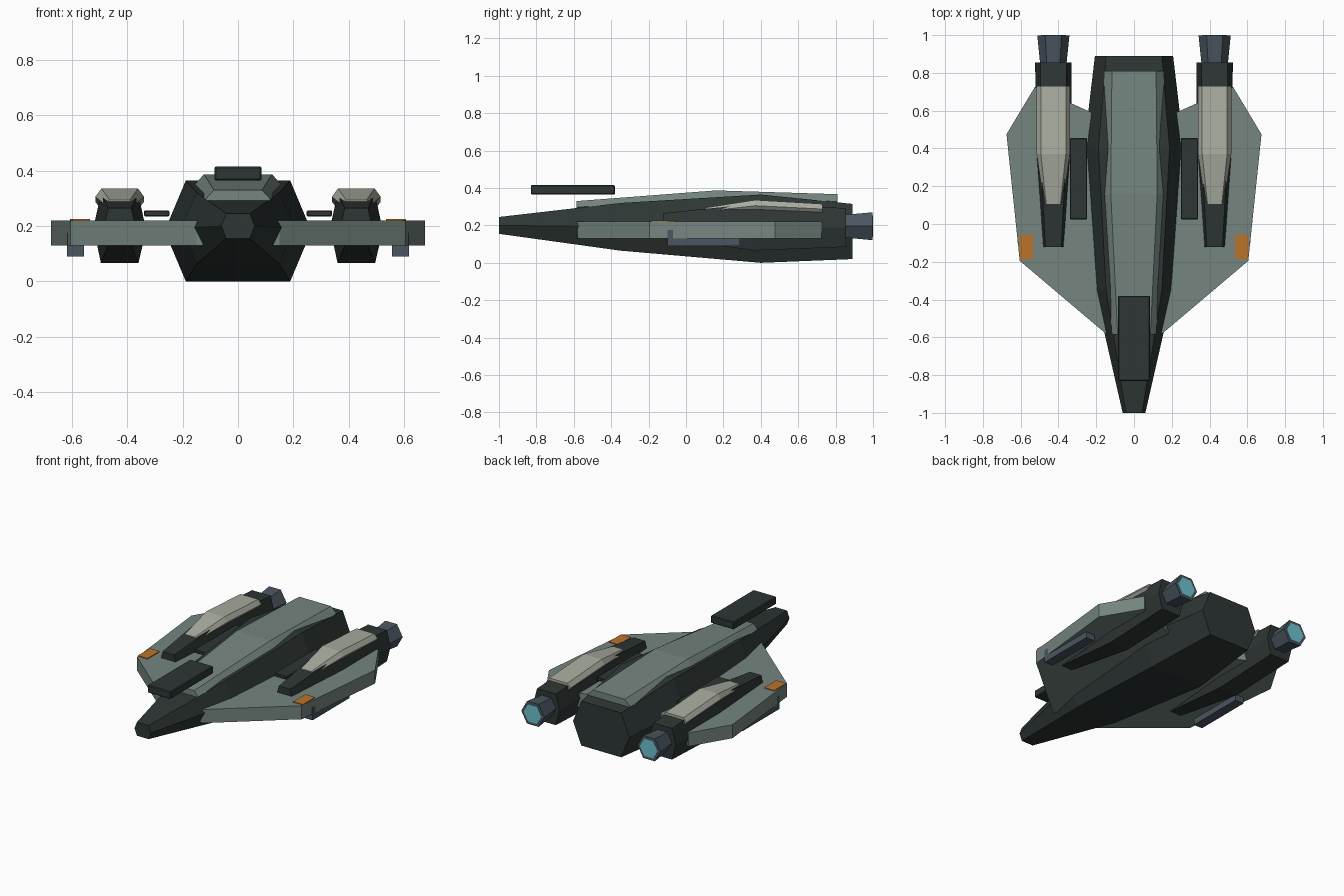
import bpy, bmesh

if "Cube" in bpy.data.objects:
    bpy.data.objects.remove(bpy.data.objects["Cube"])


def mat(name, rgb):
    m = bpy.data.materials.new(name)
    m.diffuse_color = (*rgb, 1)
    m.use_nodes = True
    m.node_tree.nodes["Principled BSDF"].inputs["Base Color"].default_value = m.diffuse_color
    return m


dark = mat("dark hull", (0.027, 0.037, 0.035))
green = mat("grey green panel", (0.178, 0.235, 0.212))
cream = mat("pale panel", (0.40, 0.42, 0.35))
orange = mat("orange marker", (0.50, 0.17, 0.022))
slate = mat("slate metal", (0.069, 0.090, 0.118))
cyan = mat("cyan glow", (0.156, 0.54, 0.62))


def finish(name, bm, material):
    bmesh.ops.recalc_face_normals(bm, faces=bm.faces)
    me = bpy.data.meshes.new(name)
    bm.to_mesh(me)
    bm.free()
    me.materials.append(material)
    ob = bpy.data.objects.new(name, me)
    bpy.context.collection.objects.link(ob)
    return ob


def loft(name, cx, sections, flat, material):
    """Six-sided hull along y; sections are (y, half width, z low, z high)."""
    bm = bmesh.new()
    rings = []
    for y, w, z0, z1 in sections:
        zm = (z0 + z1) / 2
        pts = [(w, zm), (w * flat, z1), (-w * flat, z1),
               (-w, zm), (-w * flat, z0), (w * flat, z0)]
        rings.append([bm.verts.new((cx + x, y, z)) for x, z in pts])
    for a, b in zip(rings, rings[1:]):
        for i in range(6):
            j = (i + 1) % 6
            bm.faces.new((a[i], a[j], b[j], b[i]))
    bm.faces.new(rings[0])
    bm.faces.new(rings[-1])
    return finish(name, bm, material)


def box(name, x, y, z, material, bevel=0):
    """Box from (low, high) ranges."""
    bm = bmesh.new()
    bmesh.ops.create_cube(bm, size=1)
    for v in bm.verts:
        v.co = [(r[0] + r[1]) / 2 + c * (r[1] - r[0]) for r, c in zip((x, y, z), v.co)]
    if bevel:
        bmesh.ops.bevel(bm, geom=bm.edges[:], offset=bevel, segments=1, affect='EDGES')
    return finish(name, bm, material)


def plate(name, outline, z0, z1, material):
    bm = bmesh.new()
    f = bm.faces.new([bm.verts.new((x, y, z0)) for x, y in outline])
    ext = bmesh.ops.extrude_face_region(bm, geom=[f])
    for v in ext["geom"]:
        if isinstance(v, bmesh.types.BMVert):
            v.co.z = z1
    return finish(name, bm, material)


# Central body, raised spine and floating front block
loft("fuselage", 0, [(-1, .06, .155, .245), (-.35, .208, .065, .32),
                     (.4, .265, 0, .365), (.89, .207, .02, .315)], .71, dark)
loft("spine_panel", 0, [(-.585, .117, .265, .33), (.16, .166, .29, .387),
                        (.81, .158, .29, .367)], .74, green)
box("front_block", (-.085, .085), (-.83, -.38), (.365, .415), dark, .005)

wing = [(.10, -.585), (.15, -.58), (.605, -.195), (.675, .475), (.525, .725), (.10, .535)]
for s, side in ((1, "right"), (-1, "left")):
    def span(a, b):
        return tuple(sorted((s * a, s * b)))
    c = s * .427
    # Wing with marker, underslung gun and inner strip
    plate(side + "_wing", [(s * x, y) for x, y in wing], .13, .22, green)
    box(side + "_wing_marker", span(.535, .607), (-.185, -.058), (.217, .225), orange)
    box(side + "_wing_gun", span(.555, .618), (-.1, .29), (.09, .175), slate)
    box(side + "_inner_strip", span(.248, .34), (.025, .455), (.235, .257), dark, .004)
    # Engine pod, its cover, nozzle and glow
    loft(side + "_engine_pod", c, [(-.122, .058, .13, .265), (.37, .094, .066, .316),
                                   (.855, .096, .085, .292)], .72, dark)
    loft(side + "_pod_cover", c, [(.105, .05, .255, .295), (.37, .088, .275, .336),
                                  (.73, .088, .26, .315)], .75, cream)
    loft(side + "_nozzle", c, [(.84, .069, .136, .256), (.998, .085, .121, .27)], .5, slate)
    loft(side + "_engine_glow", c, [(.992, .066, .138, .253), (1, .066, .138, .253)], .5, cyan)
